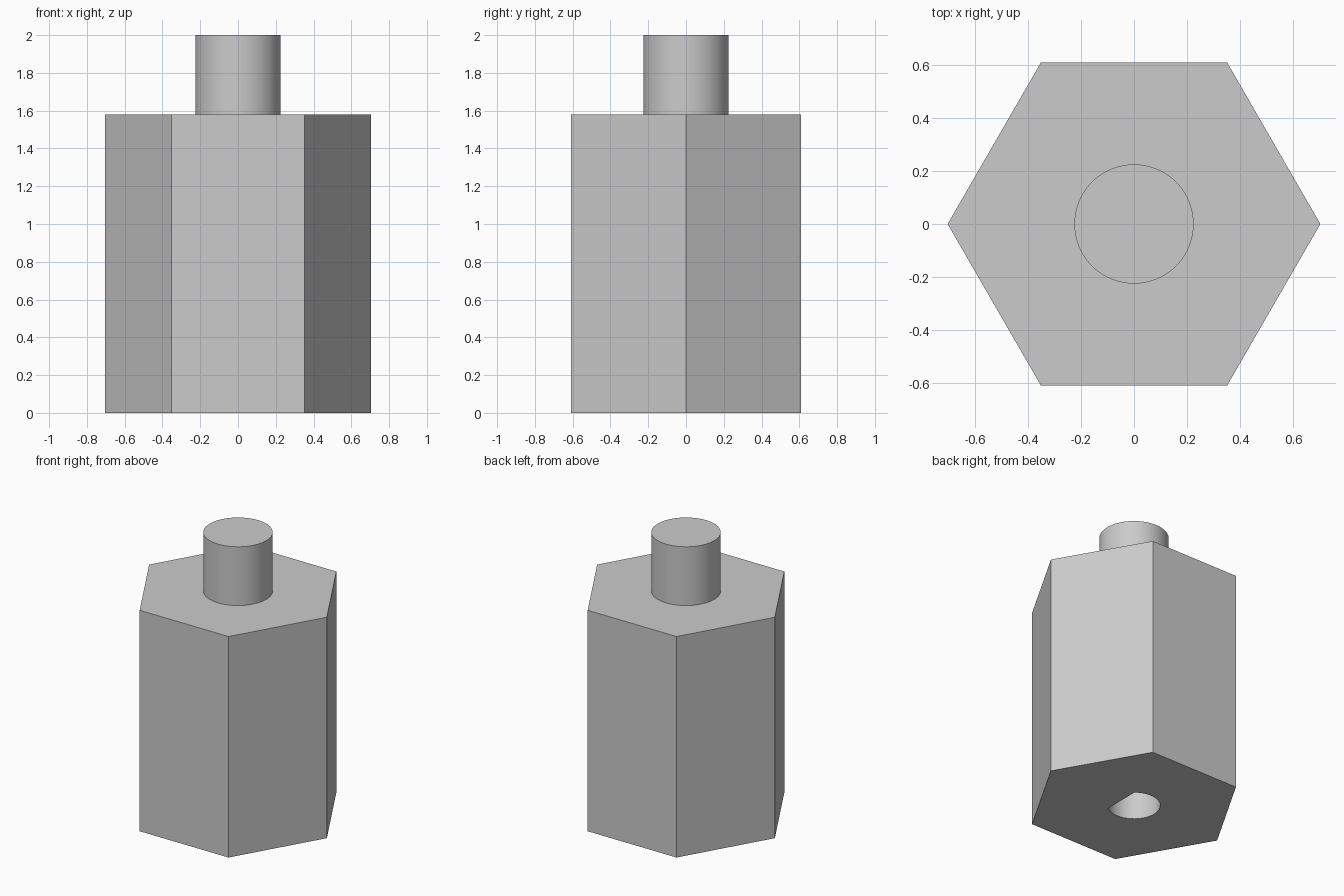
import bpy
import bmesh
from math import pi, cos, sin, acos

cube = bpy.data.objects.get("Cube")
if cube:
    bpy.data.objects.remove(cube, do_unlink=True)

grey = bpy.data.materials.new("light_grey")
grey.use_nodes = True
colour = (0.6, 0.6, 0.6, 1)
grey.diffuse_color = colour
grey.node_tree.nodes["Principled BSDF"].inputs["Base Color"].default_value = colour


def prism(name, outline, bottom, top):
    """Extrude a flat outline upwards into a closed solid."""
    bm = bmesh.new()
    face = bm.faces.new([bm.verts.new((x, y, bottom)) for x, y in outline])
    grown = bmesh.ops.extrude_face_region(bm, geom=[face])["geom"]
    verts = [v for v in grown if isinstance(v, bmesh.types.BMVert)]
    bmesh.ops.translate(bm, verts=verts, vec=(0, 0, top - bottom))
    bmesh.ops.recalc_face_normals(bm, faces=bm.faces)
    mesh = bpy.data.meshes.new(name)
    bm.to_mesh(mesh)
    bm.free()
    mesh.materials.append(grey)
    obj = bpy.data.objects.new(name, mesh)
    bpy.context.collection.objects.link(obj)
    return obj


def circle(radius, sides):
    return [(radius * cos(2 * pi * i / sides), radius * sin(2 * pi * i / sides))
            for i in range(sides)]


def d_shape(radius, flat, steps):
    """Circle with a straight side facing +x."""
    start = acos(flat / radius)
    sweep = 2 * (pi - start)
    angles = [start + sweep * i / steps for i in range(steps + 1)]
    return [(radius * cos(a), radius * sin(a)) for a in angles]


# Hexagonal body and round peg on top
body = prism("hex_body", circle(0.703, 6), 0, 1.58)
peg = prism("top_peg", circle(0.225, 64), 1.5, 2)

# D-shaped shaft socket in the underside
cutter = prism("socket_cutter", d_shape(0.17, 0.107, 48), -0.1, 0.6)
cutter.hide_render = True
socket = body.modifiers.new("socket", "BOOLEAN")
socket.operation = "DIFFERENCE"
socket.solver = "EXACT"
socket.object = cutter
bpy.context.view_layer.objects.active = body
bpy.ops.object.modifier_apply(modifier=socket.name)
bpy.data.objects.remove(cutter, do_unlink=True)

# Smooth the round walls, keep the corners sharp
bpy.ops.object.select_all(action="DESELECT")
for obj in (body, peg):
    obj.select_set(True)
bpy.ops.object.shade_smooth_by_angle(angle=pi / 6)
